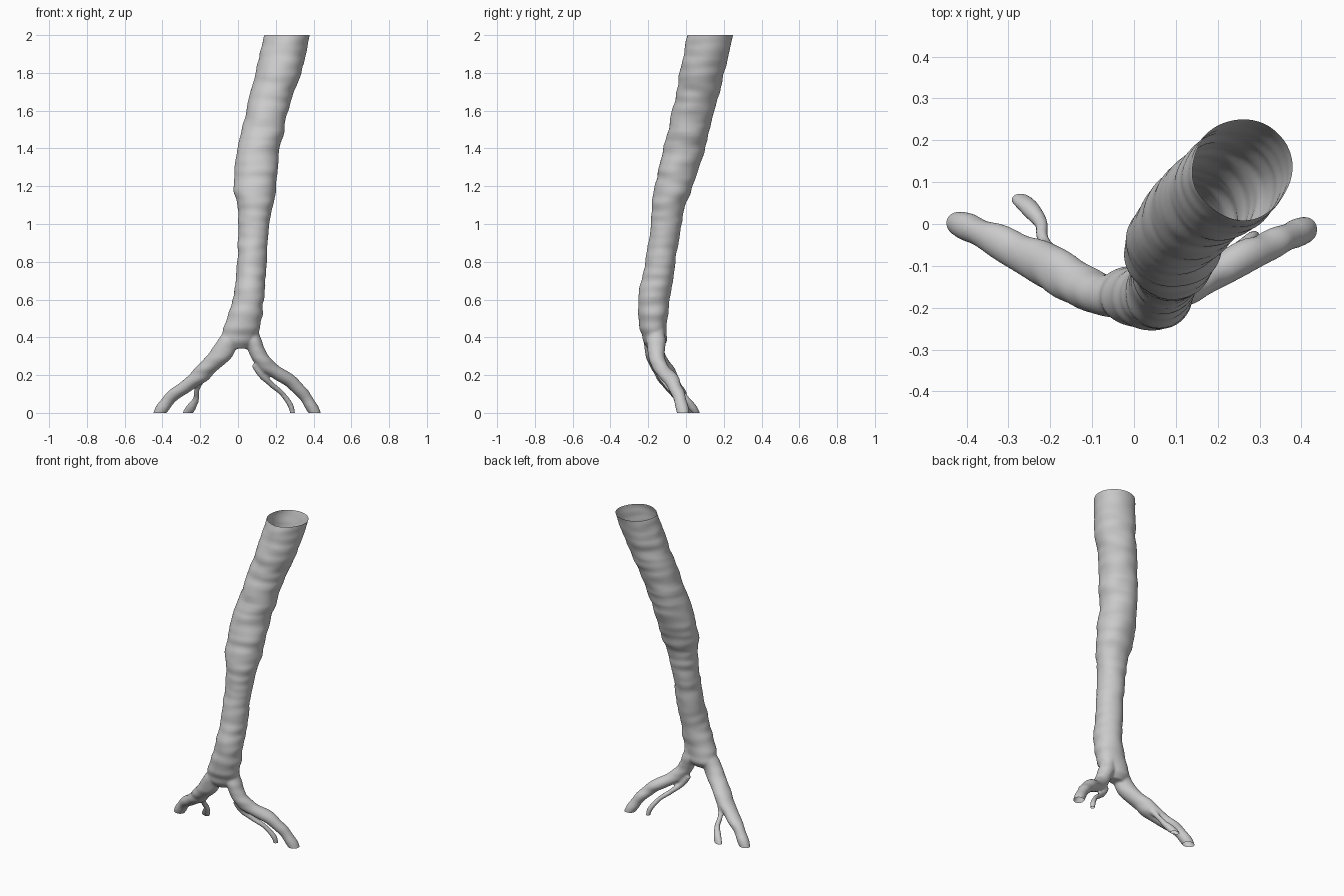
import bpy, bmesh, math
from mathutils import Vector, noise

cube = bpy.data.objects.get("Cube")
if cube:
    bpy.data.objects.remove(cube, do_unlink=True)

SIDES = 36


def spline(keys, steps):
    """Catmull-Rom samples through a list of equal-length tuples."""
    keys = [Vector(k) for k in keys]
    pts = [keys[0] * 2 - keys[1]] + keys + [keys[-1] * 2 - keys[-2]]
    out = []
    for a, b, c, d in zip(pts, pts[1:], pts[2:], pts[3:]):
        for i in range(steps):
            t = i / steps
            out.append(0.5 * (2 * b + (c - a) * t + (2 * a - 5 * b + 4 * c - d) * t ** 2
                              + (3 * b - a - 3 * c + d) * t ** 3))
    return out + [keys[-1]]


def add_tube(bm, keys, steps, wrinkle, level=False):
    """Closed tube along (x, y, z, radius_a, radius_b) keys, lightly wrinkled."""
    path = spline(keys, steps)
    rings = []
    for i, p in enumerate(path):
        centre = Vector(p[:3])
        ahead, behind = path[min(i + 1, len(path) - 1)], path[max(i - 1, 0)]
        along = (Vector(ahead[:3]) - Vector(behind[:3])).normalized()
        if level:
            u, v = Vector((1, 0, 0)), Vector((0, 1, 0))
        else:
            u = along.cross(Vector((0, 1, 0))).normalized()
            v = along.cross(u)
        ring = []
        for s in range(SIDES):
            a = math.tau * s / SIDES
            off = u * math.cos(a) * p[3] + v * math.sin(a) * p[4]
            # folds run around the tube, so noise changes faster along it
            q = centre + off
            fold = noise.noise(Vector((q.x * 6, q.y * 6, q.z * 22)))
            lump = noise.noise(q * 9 + Vector((3, 1, 7)))
            ring.append(bm.verts.new(q + off.normalized() * wrinkle * (fold + lump)))
        rings.append(ring)
    for r0, r1 in zip(rings, rings[1:]):
        for s in range(SIDES):
            n = (s + 1) % SIDES
            bm.faces.new((r0[s], r0[n], r1[n], r1[s]))
    bm.faces.new(rings[0])
    bm.faces.new(rings[-1])


bm = bmesh.new()

# Main trunk, overshooting the top so it can be cut open
add_tube(bm, [
    (.275, .15, 2.06, .123, .122), (.26, .13, 2, .122, .121), (.215, .085, 1.8, .122, .117),
    (.17, .055, 1.66, .112, .114), (.11, -.01, 1.4, .112, .11), (.09, -.064, 1.2, .11, .104),
    (.09, -.09, 1.1, .094, .09), (.083, -.103, 1, .083, .082), (.073, -.135, .8, .079, .08),
    (.055, -.167, .6, .085, .083), (.022, -.173, .45, .095, .072), (.0, -.168, .38, .09, .06),
    (.0, -.165, .34, .055, .04)], 12, .007, level=True)

# Two main branches
add_tube(bm, [
    (-.01, -.17, .44, .05, .05), (-.07, -.17, .34, .055, .05), (-.14, -.14, .26, .048, .05),
    (-.21, -.1, .195, .044, .055), (-.29, -.06, .13, .036, .046), (-.37, -.02, .065, .034, .036),
    (-.415, .0, 0, .032, .032), (-.44, .01, -.05, .03, .03)], 8, .006)
add_tube(bm, [
    (.055, -.16, .46, .045, .05), (.085, -.16, .36, .045, .05), (.13, -.15, .275, .043, .044),
    (.2, -.115, .22, .035, .038), (.28, -.07, .165, .034, .036), (.36, -.035, .08, .033, .035),
    (.405, -.015, 0, .032, .034), (.42, -.01, -.05, .03, .03)], 8, .006)

# Two thin side branches
add_tube(bm, [
    (-.2, -.07, .17, .02, .02), (-.22, -.03, .115, .013, .014), (-.222, .0, .075, .018, .018),
    (-.245, .032, .035, .025, .022), (-.268, .055, 0, .026, .018),
    (-.285, .065, -.04, .02, .015)], 8, .004)
add_tube(bm, [
    (.09, -.15, .26, .022, .022), (.125, -.135, .2, .017, .018), (.18, -.1, .148, .014, .016),
    (.235, -.065, .1, .016, .016), (.275, -.04, .045, .016, .018), (.288, -.03, 0, .014, .016),
    (.29, -.03, -.04, .014, .014)], 8, .003)

bmesh.ops.recalc_face_normals(bm, faces=bm.faces)
mesh = bpy.data.meshes.new("branching_tube")
bm.to_mesh(mesh)
bm.free()
tube = bpy.data.objects.new("branching_tube", mesh)
bpy.context.collection.objects.link(tube)

# Fuse the overlapping tubes into one skin and soften the forks
fuse = tube.modifiers.new("fuse", 'REMESH')
fuse.mode = 'VOXEL'
fuse.voxel_size = .007
soften = tube.modifiers.new("soften", 'SMOOTH')
soften.factor = .5
soften.iterations = 6
bpy.context.view_layer.update()
fused = bpy.data.meshes.new_from_object(
    tube.evaluated_get(bpy.context.evaluated_depsgraph_get()))
tube.modifiers.clear()

# Cut flat open ends at the top and at the feet
bm = bmesh.new()
bm.from_mesh(fused)
for height, up in ((2, 1), (0, -1)):
    bmesh.ops.bisect_plane(bm, geom=bm.verts[:] + bm.edges[:] + bm.faces[:],
                           plane_co=(0, 0, height), plane_no=(0, 0, up), clear_outer=True)
for f in bm.faces:
    f.smooth = True
    f.material_index = 0
bm.to_mesh(fused)
bm.free()
tube.data = fused

# Plain grey
grey = bpy.data.materials.new("light_grey")
grey.use_nodes = True
colour = (.6, .6, .6, 1)
grey.diffuse_color = colour
grey.node_tree.nodes["Principled BSDF"].inputs["Base Color"].default_value = colour
fused.materials.clear()
fused.materials.append(grey)
